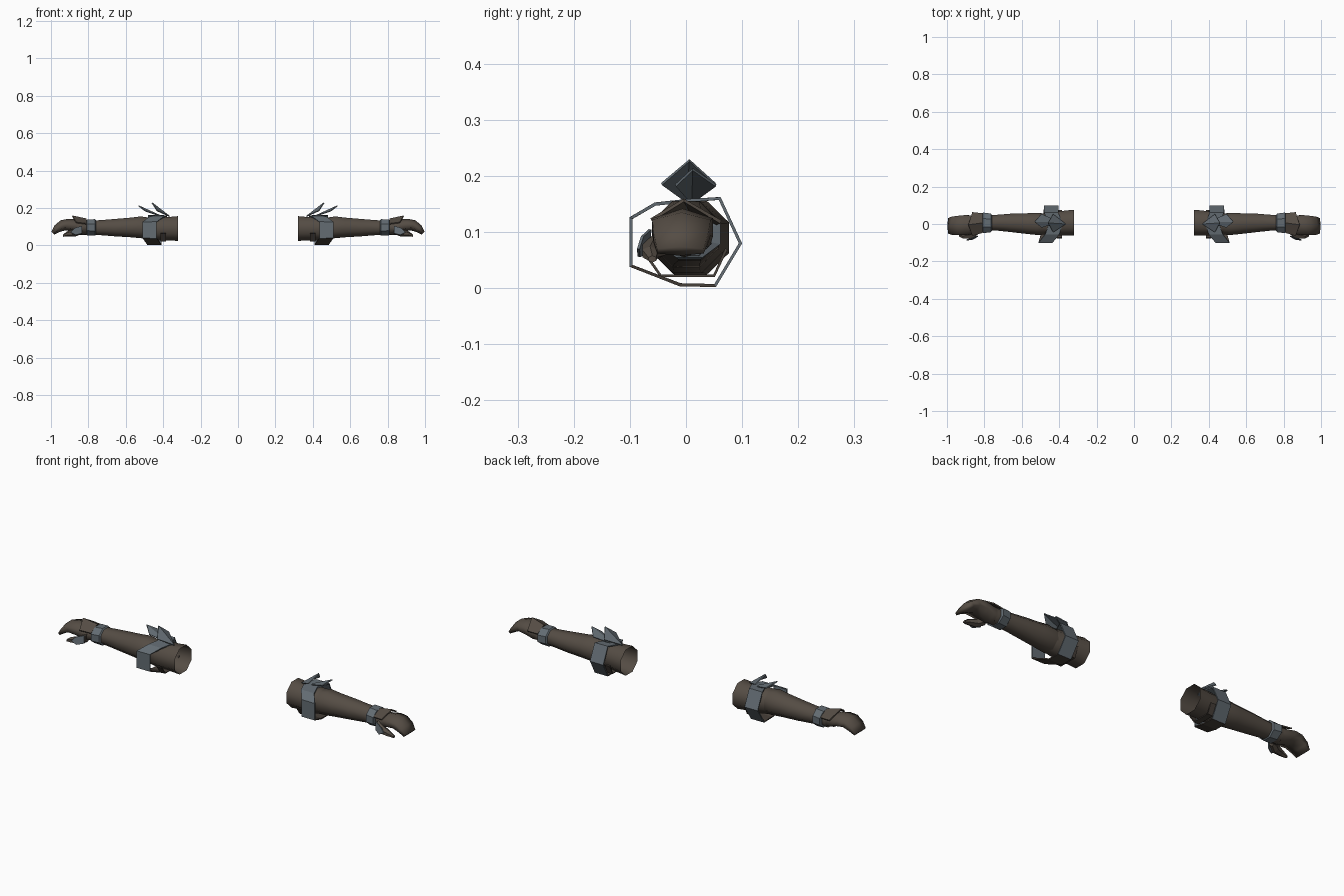
import bpy, bmesh, math
from mathutils import Vector


def material(name, rgb):
    m = bpy.data.materials.new(name)
    m.diffuse_color = (*rgb, 1)
    return m


BROWN = material("brown leather", (0.090, 0.073, 0.058))
DARK = material("dark strap leather", (0.062, 0.050, 0.041))
STEEL = material("blue grey steel", (0.125, 0.150, 0.170))


def make(name, verts, faces, mats, smooth=False, thick=0.0, rule=None):
    """Build one part on the +x arm and mirror it to the other arm."""
    bm = bmesh.new()
    vs = [bm.verts.new(v) for v in verts]
    for f in faces:
        bm.faces.new([vs[i] for i in f])
    bmesh.ops.recalc_face_normals(bm, faces=bm.faces)
    for f in bm.faces:
        f.smooth = smooth
        if rule:
            f.material_index = rule(f.calc_center_median())
    me = bpy.data.meshes.new(name)
    bm.to_mesh(me)
    bm.free()
    for m in mats:
        me.materials.append(m)
    ob = bpy.data.objects.new(name, me)
    bpy.context.collection.objects.link(ob)
    if thick:
        s = ob.modifiers.new("thickness", 'SOLIDIFY')
        s.thickness = thick
        s.offset = 0
    mir = ob.modifiers.new("other arm", 'MIRROR')
    mir.use_mirror_merge = False
    # mirror about the world centre
    return ob


def loft(name, sections, mats, n=8, smooth=False, caps=(False, False), thick=0.0, rule=None):
    """Sections are (x, y, z, half width, half height, lean of the ring in x)."""
    verts, faces = [], []
    for x, y, z, ry, rz, lean in sections:
        for k in range(n):
            a = 2 * math.pi * (k + 0.5) / n
            verts.append((x + lean * math.sin(a), y + ry * math.cos(a), z + rz * math.sin(a)))
    for s in range(len(sections) - 1):
        for k in range(n):
            k2 = (k + 1) % n
            faces.append((s * n + k, s * n + k2, (s + 1) * n + k2, (s + 1) * n + k))
    if caps[0]:
        faces.append(tuple(range(n)))
    if caps[1]:
        faces.append(tuple(range((len(sections) - 1) * n, len(sections) * n)))
    return make(name, verts, faces, mats, smooth, thick, rule)


# upper sleeve, open at the shoulder end
loft("upper_sleeve", [
    (0.32, 0.008, 0.090, 0.074, 0.072, 0),
    (0.36, 0.006, 0.090, 0.072, 0.068, 0),
    (0.43, 0.002, 0.090, 0.068, 0.068, 0),
    (0.50, 0.000, 0.094, 0.058, 0.060, 0)], [BROWN], smooth=True)

# forearm with a raised cuff next to the elbow
loft("forearm", [
    (0.45, 0.000, 0.094, 0.055, 0.055, 0),
    (0.51, 0.000, 0.096, 0.064, 0.064, 0.01),
    (0.57, 0.002, 0.096, 0.060, 0.057, 0),
    (0.66, 0.006, 0.095, 0.053, 0.050, 0),
    (0.74, 0.007, 0.095, 0.045, 0.043, 0),
    (0.83, 0.006, 0.095, 0.042, 0.040, 0)], [BROWN], smooth=True)

# wrist band
loft("wrist_band", [
    (0.760, 0.006, 0.096, 0.045, 0.042, 0),
    (0.765, 0.006, 0.096, 0.054, 0.048, 0),
    (0.808, 0.006, 0.096, 0.060, 0.045, 0),
    (0.812, 0.006, 0.096, 0.040, 0.036, 0)], [STEEL])

# mitten-shaped hand with bent fingers
loft("hand", [
    (0.80, 0.004, 0.095, 0.040, 0.038, 0),
    (0.85, -0.004, 0.097, 0.054, 0.042, 0.005),
    (0.895, -0.006, 0.108, 0.062, 0.034, 0.012),
    (0.935, -0.008, 0.108, 0.060, 0.027, 0.012),
    (0.968, -0.009, 0.089, 0.056, 0.018, 0.013),
    (0.990, -0.010, 0.066, 0.048, 0.008, 0.008)],
    [BROWN], n=6, smooth=True, caps=(False, True))

# thumb, with a steel guard at its root
loft("thumb", [
    (0.835, -0.038, 0.085, 0.022, 0.024, 0),
    (0.872, -0.058, 0.068, 0.023, 0.019, 0.006),
    (0.910, -0.064, 0.062, 0.016, 0.013, 0.004),
    (0.936, -0.060, 0.052, 0.008, 0.006, 0)], [BROWN], n=6, caps=(True, True))
make("thumb_guard", [(0.835, -0.064, 0.105), (0.875, -0.078, 0.092), (0.895, -0.085, 0.070),
                     (0.868, -0.084, 0.056), (0.835, -0.066, 0.064)],
     [(0, 1, 2, 3, 4)], [STEEL], thick=0.005)

# pointed flare over the back of the hand
make("hand_flare", [(0.81, -0.046, 0.115), (0.81, 0.006, 0.141), (0.81, 0.056, 0.115),
                    (0.865, -0.062, 0.122), (0.886, -0.004, 0.157), (0.865, 0.062, 0.118)],
     [(0, 1, 4, 3), (1, 2, 5, 4)], [BROWN], thick=0.006)

# elbow band: steel plates at the sides, leather strap hanging below
profile = [(0.38, 0.00, 0.156), (0.40, -0.055, 0.150), (0.435, -0.098, 0.125), (0.435, -0.098, 0.040),
           (0.41, -0.010, 0.006), (0.41, 0.052, 0.005), (0.405, 0.097, 0.080), (0.405, 0.060, 0.160)]
n = len(profile)
verts = [(x + dx, y, z) for x, y, z in profile for dx in (0, 0.075)]
make("elbow_band", verts,
     [(2 * i, 2 * i + 1, 2 * ((i + 1) % n) + 1, 2 * ((i + 1) % n)) for i in range(n)],
     [STEEL, DARK], thick=0.006, rule=lambda c: 1 if c.z < 0.03 else 0)

# second, tighter leather strap under the elbow
make("under_strap", [(x, y, z) for y, z in ((-0.075, 0.065), (-0.045, 0.022), (0.050, 0.022), (0.072, 0.070))
                     for x in (0.385, 0.415)],
     [(0, 1, 3, 2), (2, 3, 5, 4), (4, 5, 7, 6)], [DARK], thick=0.005)


# folded kite blades on top of the elbow
def blade(name, root, tip, half, shift, drop):
    r, t = Vector(root), Vector(tip)
    mid = r.lerp(t, 0.72)
    left = mid + Vector((0, -half + shift, -drop))
    right = mid + Vector((0, half + shift, -drop))
    make(name, [r, left, t, right], [(0, 1, 2), (0, 2, 3)], [STEEL], thick=0.005)


blade("tall_blade", (0.365, 0, 0.155), (0.460, 0.006, 0.228), 0.048, 0.0, 0.022)
blade("long_blade", (0.400, 0.01, 0.152), (0.532, 0.012, 0.212), 0.036, 0.006, 0.012)
